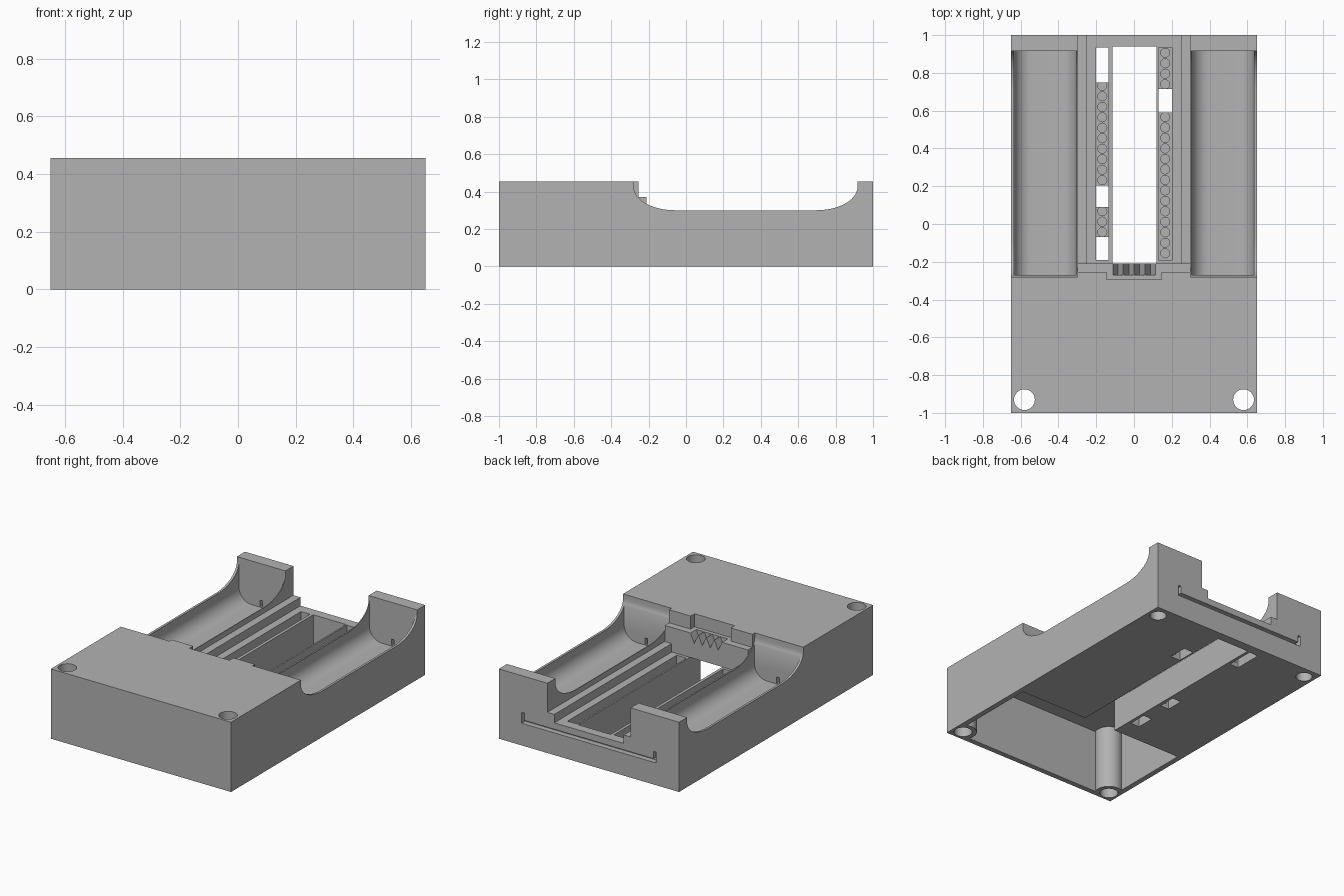
import bpy, bmesh, math
from mathutils import Vector

if "Cube" in bpy.data.objects:
    bpy.data.objects.remove(bpy.data.objects["Cube"])

grey = bpy.data.materials.new("grey plastic")
grey.diffuse_color = (0.45, 0.45, 0.45, 1)
grey.use_nodes = True
grey.node_tree.nodes["Principled BSDF"].inputs["Base Color"].default_value = grey.diffuse_color


def finish(name, bm):
    bmesh.ops.recalc_face_normals(bm, faces=bm.faces)
    me = bpy.data.meshes.new(name)
    bm.to_mesh(me)
    bm.free()
    ob = bpy.data.objects.new(name, me)
    me.materials.append(grey)
    bpy.context.collection.objects.link(ob)
    return ob


def prism(bm, points, direction):
    """Extrude a closed outline along a direction."""
    f = bm.faces.new([bm.verts.new(p) for p in points])
    r = bmesh.ops.extrude_face_region(bm, geom=[f])
    vs = [v for v in r["geom"] if isinstance(v, bmesh.types.BMVert)]
    bmesh.ops.translate(bm, vec=Vector(direction), verts=vs)


def box(bm, x0, x1, y0, y1, z0, z1):
    prism(bm, [(x0, y0, z0), (x1, y0, z0), (x1, y1, z0), (x0, y1, z0)], (0, 0, z1 - z0))


def rod(bm, x, y, z0, z1, r, n=32):
    ring = [(x + r * math.cos(2 * math.pi * i / n), y + r * math.sin(2 * math.pi * i / n), z0)
            for i in range(n)]
    prism(bm, ring, (0, 0, z1 - z0))


def arc(cx, cy, rx, ry, a0, a1, n=14):
    return [(cx + rx * math.cos(math.radians(a0 + (a1 - a0) * i / n)),
             cy + ry * math.sin(math.radians(a0 + (a1 - a0) * i / n))) for i in range(n + 1)]


def cut(target, cutter):
    m = target.modifiers.new("cut", 'BOOLEAN')
    m.operation, m.solver, m.object = 'DIFFERENCE', 'EXACT', cutter
    bpy.context.view_layer.objects.active = target
    bpy.ops.object.modifier_apply(modifier=m.name)
    bpy.data.objects.remove(cutter)


def cut_with(target, build):
    bm = bmesh.new()
    build(bm)
    cut(target, finish("cutter", bm))


# Main case block
bm = bmesh.new()
box(bm, -0.65, 0.65, -1, 1, 0, 0.455)
case = finish("battery_case", bm)

# Hollow electronics bay, open below, leaving round corner posts
bm = bmesh.new()
box(bm, -0.615, 0.615, -0.965, -0.32, -0.1, 0.42)
bay = finish("bay_cutter", bm)


def posts(b):
    for s in (-1, 1):
        rod(b, s * 0.58, -0.93, -0.2, 0.5, 0.085)


cut_with(bay, posts)
cut(case, bay)


# Battery troughs with rounded floors
def troughs(b):
    for s in (-1, 1):
        pts = ([(0.305, 0.6)] + arc(0.395, 0.26, 0.09, 0.09, 180, 270)
               + arc(0.545, 0.26, 0.09, 0.09, 270, 360) + [(0.635, 0.6)])
        prism(b, [(s * x, -0.27, z) for x, z in pts], (0, 1.187, 0))


# Swept dip in the outer walls
def dips(b):
    pts = ([(-0.28, 0.6)] + arc(-0.06, 0.425, 0.22, 0.125, 180, 270)
           + arc(0.697, 0.425, 0.22, 0.125, 270, 360) + [(0.917, 0.6)])
    for s in (-1, 1):
        prism(b, [(s * 0.30, y, z) for y, z in pts], (s * 0.5, 0, 0))


cut_with(case, dips)
cut_with(case, troughs)

# Stepped central channel, open at the back
cut_with(case, lambda b: box(b, -0.30, 0.30, -0.255, 1.1, 0.37, 0.6))
cut_with(case, lambda b: box(b, -0.30, 0.30, -0.21, 1.1, 0.265, 0.5))
cut_with(case, lambda b: box(b, -0.25, 0.25, -0.21, 1.1, 0.21, 0.5))
cut_with(case, lambda b: box(b, -0.145, 0.145, -0.295, -0.2, 0.37, 0.6))

# Long through slot, joined to the bay beneath the wire ledge
cut_with(case, lambda b: box(b, -0.115, 0.12, -0.21, 0.94, -0.1, 0.5))
cut_with(case, lambda b: box(b, -0.115, 0.12, -0.34, -0.2, -0.1, 0.21))


# Saw-tooth wire grooves in the ledge
def grooves(b):
    for i in range(4):
        x = -0.085 + i * 0.0575
        prism(b, [(x - 0.028, -0.27, 0.372), (x, -0.27, 0.31), (x + 0.028, -0.27, 0.372),
                  (x + 0.028, -0.27, 0.39), (x - 0.028, -0.27, 0.39)], (0, 0.1, 0))


cut_with(case, grooves)


# Pin header channels
def channels(b):
    box(b, -0.20, -0.135, -0.19, 0.935, 0.06, 0.5)
    box(b, 0.13, 0.20, -0.19, 0.935, 0.06, 0.5)


def windows(b):
    for y0, y1 in ((-0.19, -0.07), (0.09, 0.205), (0.75, 0.935)):
        box(b, -0.20, -0.135, y0, y1, -0.1, 0.2)
    box(b, 0.13, 0.20, 0.59, 0.715, -0.1, 0.2)


def pin_holes(b):
    for x, y0, n in ((-0.168, -0.043, 3), (-0.168, 0.232, 10), (0.165, -0.155, 14), (0.165, 0.74, 4)):
        for i in range(n):
            rod(b, x, y0 + i * 0.0555, 0.03, 0.2, 0.024, 16)


cut_with(case, channels)
cut_with(case, windows)
cut_with(case, pin_holes)


# Screw holes: through the front posts, blind under the back corners
def screw_holes(b):
    for s in (-1, 1):
        rod(b, s * 0.58, -0.93, -0.1, 0.6, 0.055)
        rod(b, s * 0.58, 0.92, -0.1, 0.12, 0.05)


cut_with(case, screw_holes)


# Contact strip slot in the back wall, and contact openings into the troughs
def contact_slot(b):
    pts = [(-0.485, 0.145), (0.485, 0.145), (0.485, 0.215), (0.465, 0.215),
           (0.465, 0.168), (-0.465, 0.168), (-0.465, 0.215), (-0.485, 0.215)]
    prism(b, [(x, 0.965, z) for x, z in pts], (0, 0.1, 0))


def contact_openings(b):
    for s in (-1, 1):
        x = s * 0.475
        box(b, x - 0.01, x + 0.01, 0.9, 0.98, 0.175, 0.215)
        box(b, x - 0.01, x + 0.01, -0.34, -0.26, 0.175, 0.215)


cut_with(case, contact_slot)
cut_with(case, contact_openings)

# Smooth the curved walls, keep hard edges crisp
bpy.ops.object.select_all(action='DESELECT')
case.select_set(True)
bpy.context.view_layer.objects.active = case
bpy.ops.object.shade_smooth_by_angle(angle=math.radians(30))
